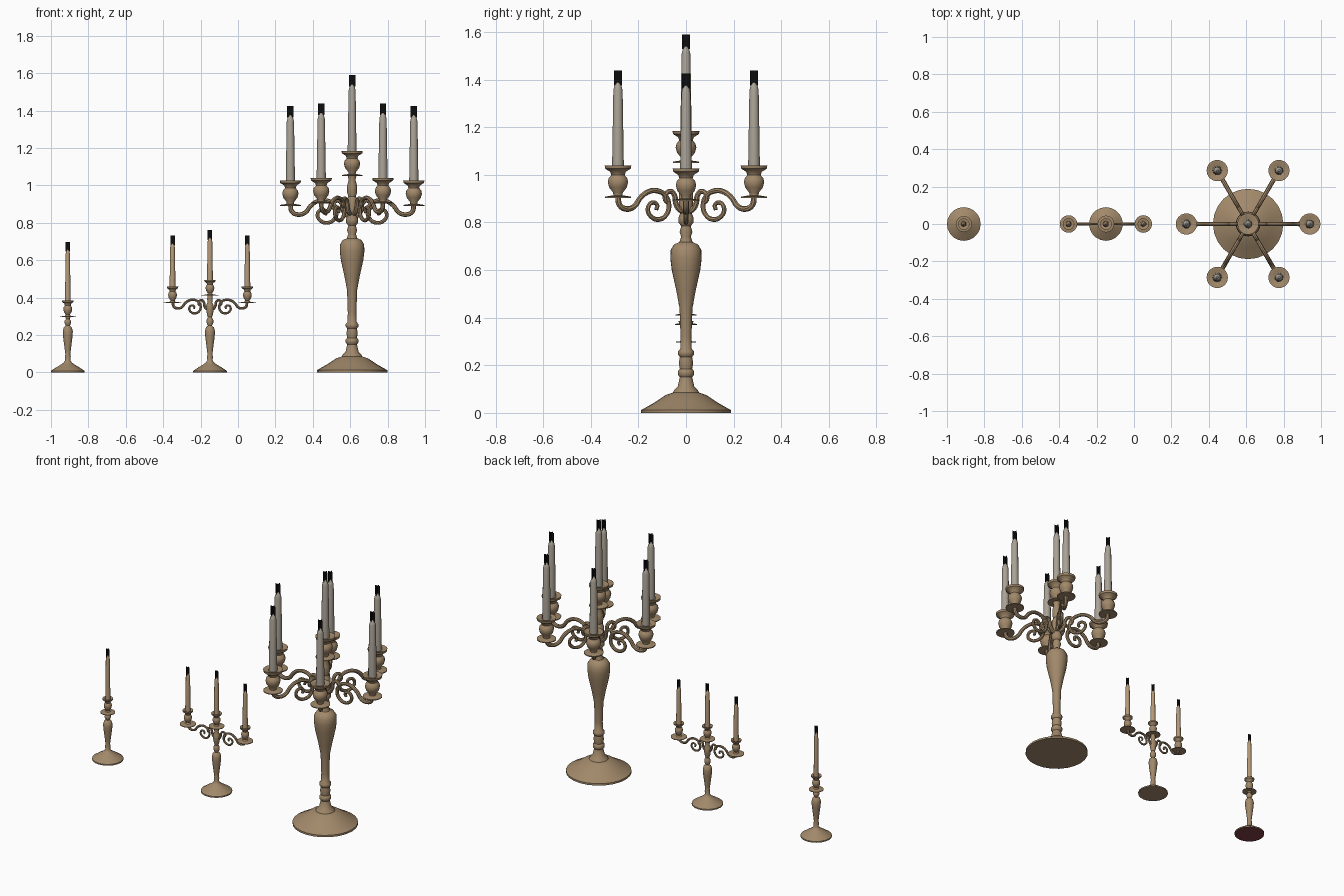
import bpy, bmesh, math
from mathutils import Matrix

cube = bpy.data.objects.get("Cube")
if cube:
    bpy.data.objects.remove(cube)


def material(name, rgb):
    m = bpy.data.materials.new(name)
    m.use_nodes = True
    m.diffuse_color = (*rgb, 1)
    m.node_tree.nodes["Principled BSDF"].inputs["Base Color"].default_value = (*rgb, 1)
    return m


BRASS = material("aged brass", (0.36, 0.25, 0.145))
GREY_WAX = material("pale grey wax", (0.40, 0.36, 0.30))
TAN_WAX = material("tan wax", (0.46, 0.32, 0.19))
BLACK = material("black flame", (0.004, 0.004, 0.004))
FELT = material("dark red felt", (0.22, 0.05, 0.06))


def add(name, mesh, mats, loc=(0, 0, 0), angle=0):
    ob = bpy.data.objects.new(name, mesh)
    bpy.context.collection.objects.link(ob)
    for m in mats:
        if m.name not in mesh.materials:
            mesh.materials.append(m)
    ob.location = loc
    ob.rotation_euler.z = angle
    bpy.ops.object.select_all(action='DESELECT')
    ob.select_set(True)
    bpy.context.view_layer.objects.active = ob
    bpy.ops.object.shade_smooth_by_angle(angle=math.radians(40))
    return ob


def lathe(name, profile, mats, loc, sides=20):
    """Turn a list of (radius, height) points into a closed round part."""
    bm = bmesh.new()
    rings = []
    for r, z in profile:
        ring = []
        for i in range(sides):
            a = math.tau * i / sides
            ring.append(bm.verts.new((r * math.cos(a), r * math.sin(a), z)))
        rings.append(ring)
    for low, high in zip(rings, rings[1:]):
        for i in range(sides):
            j = (i + 1) % sides
            bm.faces.new((low[i], low[j], high[j], high[i]))
    bottom = bm.faces.new(rings[0][::-1])
    bottom.material_index = len(mats) - 1
    bm.faces.new(rings[-1])
    mesh = bpy.data.meshes.new(name)
    bm.to_mesh(mesh)
    bm.free()
    return add(name, mesh, mats, loc)


def cup(name, loc, s, plate, rim, height):
    """Drip plate, bulged socket and flared rim."""
    shape = [(.4, 0, 0), (1, 0, 0), (1, 0, .04), (.35, 0, .08), (0, .36, .16),
             (0, .66, .32), (0, .76, .48), (0, .7, .6), (0, .5, .7), (0, .58, .8),
             (0, .96, .9), (0, 1, 1), (0, .8, 1), (0, .5, .94)]
    lathe(name, [(p * plate + q * rim, h * height) for p, q, h in shape], [BRASS], loc, s)


def candle(name, loc, r, height, wax, flame):
    """Tapered candle with two crossed flame cards on its tip."""
    lathe(name, [(r, 0), (r * .78, height * .91), (r * .6, height * .96), (r * .2, height)],
          [wax], loc, 12)
    w, h = flame
    bm = bmesh.new()
    for turn in (0, math.pi / 2):
        rot = Matrix.Rotation(turn, 3, 'Z')
        corners = [(-w, 0, 0), (w, 0, 0), (w, 0, h), (-w, 0, h)]
        bm.faces.new([bm.verts.new(rot @ Matrix.Diagonal((1, 1, 1)) @ bm_co(c)) for c in corners])
    mesh = bpy.data.meshes.new(name + "_flame")
    bm.to_mesh(mesh)
    bm.free()
    add(name + "_flame", mesh, [BLACK], (loc[0], loc[1], loc[2] + height - .012))


def bm_co(c):
    return Matrix.Translation(c).translation


def scroll_mesh(name, scale):
    """Scrolled arm in the xz plane, z measured from the drip plate."""
    main = [(.33, .01), (.322, -.03), (.29, -.046), (.25, -.035), (.222, .0),
            (.185, .025), (.14, .03), (.10, .01), (.083, -.03), (.095, -.07),
            (.13, -.09), (.17, -.078), (.185, -.045), (.165, -.02), (.14, -.03), (.145, -.05)]
    inner = [(.0, -.055), (.03, -.05), (.05, -.02), (.055, .01), (.075, .028),
             (.098, .015), (.1, -.01), (.085, -.02)]
    curve = bpy.data.curves.new(name, 'CURVE')
    curve.dimensions = '3D'
    curve.bevel_depth = .0115 * scale
    curve.bevel_resolution = 2
    curve.use_fill_caps = True
    curve.resolution_u = 4
    for path in (main, inner):
        sp = curve.splines.new('BEZIER')
        sp.bezier_points.add(len(path) - 1)
        for i, (p, (x, z)) in enumerate(zip(sp.bezier_points, path)):
            p.co = (x * scale, 0, z * scale)
            p.handle_left_type = p.handle_right_type = 'AUTO'
            p.radius = 1.1 - .35 * i / len(path)
    ob = bpy.data.objects.new(name, curve)
    bpy.context.collection.objects.link(ob)
    bpy.context.view_layer.update()
    mesh = bpy.data.meshes.new_from_object(ob.evaluated_get(bpy.context.evaluated_depsgraph_get()))
    bpy.data.objects.remove(ob)
    return mesh


# Small single candlestick
X = -.91
small_stem = [(.09, 0), (.09, .008), (.06, .028), (.035, .043), (.022, .053), (.014, .065),
              (.016, .085), (.013, .095), (.016, .12), (.025, .19), (.027, .22), (.022, .24),
              (.011, .25), (.018, .265), (.018, .275), (.01, .285), (.014, .297)]
lathe("small_stand", small_stem, [BRASS, FELT], (X, 0, 0))
cup("small_cup", (X, 0, .295), 16, .043, .031, .09)
candle("small_candle", (X, 0, .375), .015, .283, TAN_WAX, (.012, .05))

# Medium three-candle stand
X = -.15
medium_stem = small_stem[:-3] + [(.018, .28), (.011, .295), (.016, .31), (.02, .335),
                                 (.02, .36), (.012, .375), (.015, .39), (.012, .415)]
lathe("medium_stand", medium_stem, [BRASS], (X, 0, 0))
cup("medium_middle_cup", (X, 0, .41), 16, .045, .031, .085)
candle("medium_middle_candle", (X, 0, .485), .016, .235, TAN_WAX, (.012, .053))
arm = scroll_mesh("medium_arm", .6)
for side, turn in (("left", 0), ("right", math.pi)):
    x = X + .2 * math.cos(turn)
    add(f"medium_{side}_arm", arm, [BRASS], (X, 0, .37), turn)
    cup(f"medium_{side}_cup", (x, 0, .37), 16, .047, .031, .09)
    candle(f"medium_{side}_candle", (x, 0, .45), .016, .24, TAN_WAX, (.012, .053))

# Large seven-candle stand
X = .61
large_stem = [(.188, 0), (.188, .012), (.13, .045), (.085, .075), (.055, .085), (.05, .095),
              (.035, .11), (.026, .15), (.034, .16), (.034, .175), (.026, .185), (.03, .21),
              (.026, .235), (.034, .245), (.034, .258), (.024, .27), (.023, .32), (.027, .44),
              (.04, .51), (.06, .6), (.066, .65), (.064, .685), (.05, .708), (.028, .717),
              (.02, .74), (.027, .76), (.02, .785), (.032, .8), (.032, .82), (.024, .84),
              (.03, .87), (.03, .92), (.02, .94), (.026, .96), (.026, 1.0), (.018, 1.03),
              (.024, 1.055)]
lathe("large_stand", large_stem, [BRASS], (X, 0, 0), 24)
cup("large_middle_cup", (X, 0, 1.05), 20, .055, .057, .135)
candle("large_middle_candle", (X, 0, 1.165), .024, .375, GREY_WAX, (.017, .062))
arm = scroll_mesh("large_arm", 1)
for i in range(6):
    turn = math.tau * i / 6
    x, y = X + .33 * math.cos(turn), .33 * math.sin(turn)
    z = .89 if i % 3 == 0 else .903
    add(f"large_arm_{i + 1}", arm, [BRASS], (X, 0, z), turn)
    cup(f"large_cup_{i + 1}", (x, y, z), 18, .056, .057, .137)
    candle(f"large_candle_{i + 1}", (x, y, z + .115), .025, .37, GREY_WAX, (.017, .062))
